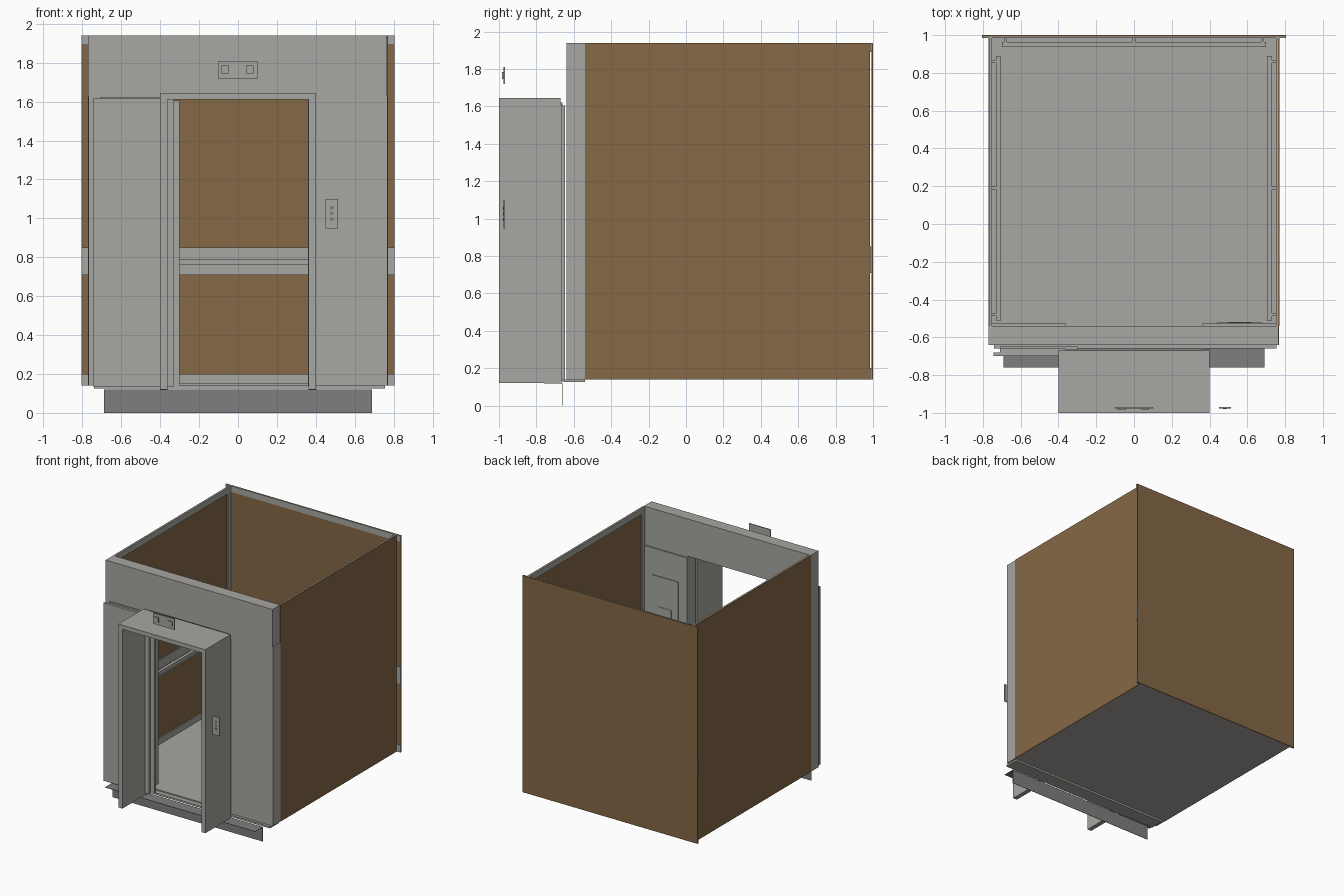
import bpy

cube = bpy.data.objects.get("Cube")
if cube:
    bpy.data.objects.remove(cube, do_unlink=True)


def material(name, rgb):
    m = bpy.data.materials.new(name)
    m.use_nodes = True
    m.diffuse_color = (*rgb, 1)
    m.node_tree.nodes["Principled BSDF"].inputs["Base Color"].default_value = (*rgb, 1)
    return m


STEEL = material("brushed_steel", (0.39, 0.385, 0.36))
WOOD = material("brown_panel", (0.24, 0.14, 0.062))
DARK = material("dark_steel", (0.21, 0.21, 0.21))


def box(name, x, y, z, mat=STEEL):
    """Box spanning the given (low, high) ranges."""
    bpy.ops.mesh.primitive_cube_add(size=1)
    ob = bpy.context.object
    ob.name = name
    ob.data.name = name
    mid = [(a + b) / 2 for a, b in (x, y, z)]
    size = [abs(b - a) for a, b in (x, y, z)]
    for v in ob.data.vertices:
        v.co = [c * s + m for c, s, m in zip(v.co, size, mid)]
    ob.data.materials.append(mat)
    return ob


BOTTOM, TOP = 0.14, 1.94
RAILS = {"bottom": (BOTTOM, 0.20), "middle": (0.71, 0.85), "top": (1.89, TOP)}
SIDES = {"left": 1, "right": -1}

# Cabin floor and back wall with its inner rails
box("floor", (-0.765, 0.765), (-0.62, 0.99), (BOTTOM, 0.15))
box("back_panel", (-0.805, 0.805), (0.993, 1.0), (BOTTOM, TOP), WOOD)
for level, z in RAILS.items():
    box("back_rail_" + level, (-0.805, 0.805), (0.985, 0.993), z)

# Side walls: outer panel, inner rails and upright stiles
for side, s in SIDES.items():
    box(side + "_panel", (s * 0.763, s * 0.77), (-0.54, 0.985), (BOTTOM, TOP), WOOD)
    inner = (s * 0.753, s * 0.763)
    for level, z in RAILS.items():
        box(side + "_rail_" + level, inner, (-0.54, 0.985), z)
    for end, y in (("front", (-0.54, -0.50)), ("back", (0.945, 0.985))):
        box(side + "_stile_" + end, inner, y, (BOTTOM, TOP))

# Handrails on three walls with their brackets
RAIL_Z = (0.762, 0.792)
box("back_handrail", (-0.70, 0.70), (0.937, 0.963), RAIL_Z)
for i, x in enumerate((-0.68, 0, 0.68)):
    box("back_bracket_%d" % i, (x - 0.008, x + 0.008), (0.96, 0.987), RAIL_Z)
for side, s in SIDES.items():
    box(side + "_handrail", (s * 0.705, s * 0.731), (-0.51, 0.89), RAIL_Z)
    for i, y in enumerate((-0.48, 0.19, 0.86)):
        box("%s_bracket_%d" % (side, i), (s * 0.73, s * 0.756), (y - 0.008, y + 0.008), RAIL_Z)

# Front wall: two piers, header and inner cover plates
box("header", (-0.77, 0.765), (-0.64, -0.54), (1.63, TOP))
for side, s in SIDES.items():
    box(side + "_pier", (s * 0.36, s * 0.768), (-0.64, -0.54), (BOTTOM, 1.63))
    box(side + "_inner_cover", (s * 0.36, s * 0.755), (-0.54, -0.528), (0.15, 1.62))
box("operating_panel", (0.44, 0.68), (-0.528, -0.521), (0.35, 1.4))
box("operating_panel_insert", (0.50, 0.62), (-0.521, -0.518), (0.75, 1.15))

# Sliding doors parked at one side, with track and sill
box("slow_door", (-0.71, -0.30), (-0.667, -0.648), (0.135, 1.605))
box("fast_door", (-0.745, -0.33), (-0.70, -0.68), (0.135, 1.615))
box("door_track", (-0.71, -0.36), (-0.68, -0.66), (1.60, 1.62))
box("door_sill", (-0.74, 0.755), (-0.66, -0.54), (0.125, BOTTOM))

# Landing sill: flat plate with an apron hanging from its rear edge
box("landing_sill", (-0.69, 0.69), (-0.76, -0.66), (0.117, 0.12), DARK)
box("sill_apron", (-0.69, 0.69), (-0.663, -0.66), (0, 0.117), DARK)

# Landing portal
for side, s in SIDES.items():
    box(side + "_portal_jamb", (s * 0.363, s * 0.40), (-1.0, -0.665), (0.12, 1.61))
box("portal_head", (-0.40, 0.40), (-1.0, -0.67), (1.61, 1.645))

# Floor display and call station
box("display_plate", (-0.10, 0.10), (-0.976, -0.968), (1.72, 1.81))
for i, x in enumerate((-0.065, 0.06)):
    box("display_window_%d" % i, (x - 0.02, x + 0.02), (-0.984, -0.976), (1.745, 1.785))
box("call_plate", (0.45, 0.513), (-0.976, -0.968), (0.947, 1.10))
for i in range(3):
    z = 0.995 + i * 0.03
    box("call_button_%d" % i, (0.472, 0.491), (-0.979, -0.976), (z - 0.009, z + 0.009), DARK)
